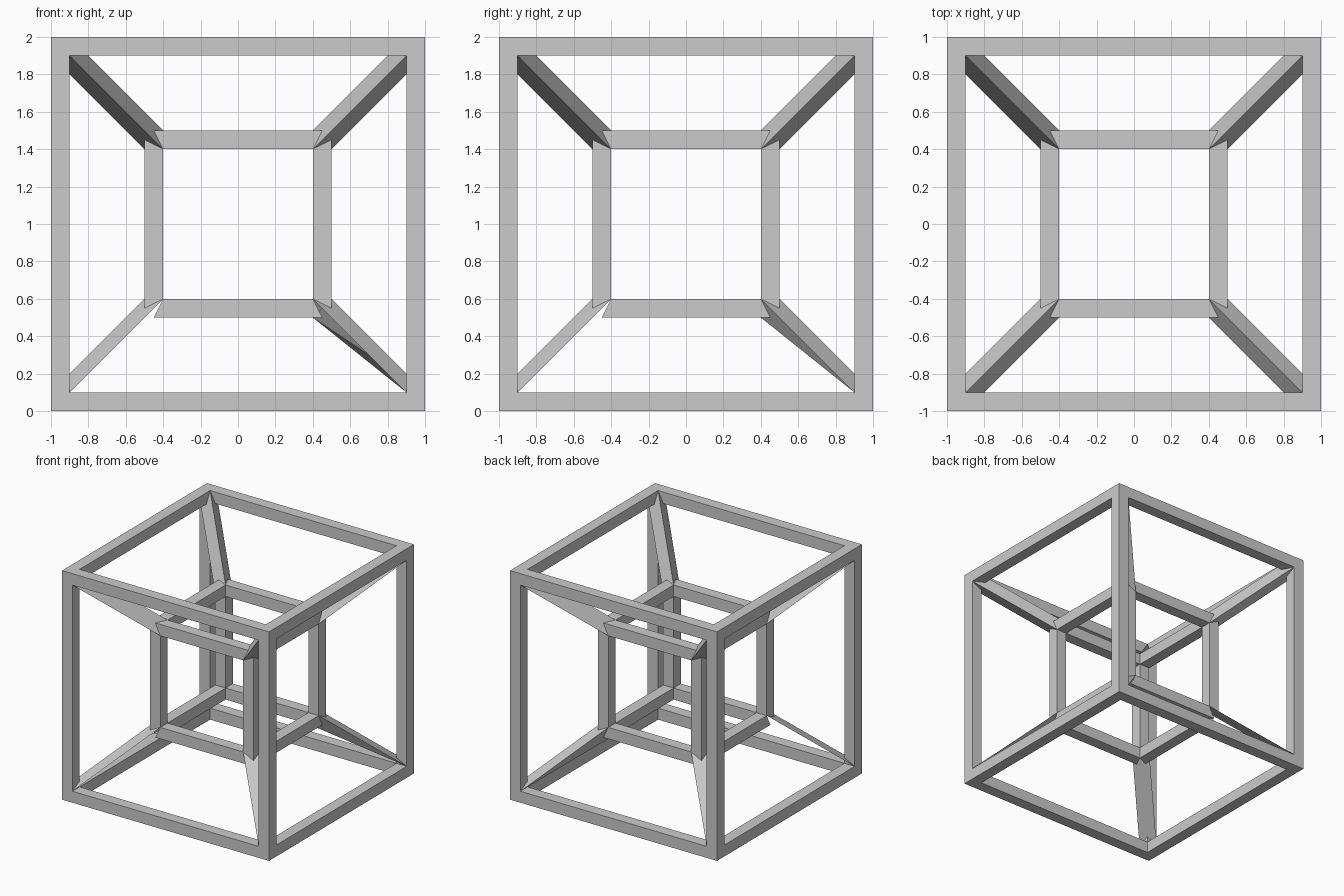
import bpy, bmesh
from itertools import product
from mathutils import Vector

if "Cube" in bpy.data.objects:
    bpy.data.objects.remove(bpy.data.objects["Cube"])

CENTRE = Vector((0, 0, 1))


def finish(name, polys):
    """Turn a list of point loops into one welded flat-shaded object."""
    bm = bmesh.new()
    for poly in polys:
        bm.faces.new([bm.verts.new(Vector(p) + CENTRE) for p in poly])
    bmesh.ops.remove_doubles(bm, verts=bm.verts[:], dist=1e-5)
    bmesh.ops.recalc_face_normals(bm, faces=bm.faces[:])
    mesh = bpy.data.meshes.new(name)
    bm.to_mesh(mesh)
    bm.free()
    ob = bpy.data.objects.new(name, mesh)
    bpy.context.collection.objects.link(ob)
    return ob


def turn(p, axis):
    """Cycle coordinates so that local x runs along the given axis."""
    return tuple(p[(k - axis) % 3] for k in range(3))


def frame(o, i, tip, corners):
    """Twelve square bars; tip is where each outermost edge ends."""
    polys = []
    for axis, s, t in product(range(3), (-1, 1), (-1, 1)):
        ring = [(i, i, i), (o, i, i), (o, o, tip), (i, o, i)]
        for (a, b, e), (c, d, f) in zip(ring, ring[1:] + ring[:1]):
            quad = [(-e, s * a, t * b), (e, s * a, t * b),
                    (f, s * c, t * d), (-f, s * c, t * d)]
            polys.append([turn(p, axis) for p in quad])
        if corners:
            for u in (-1, 1):
                quad = [(u * o, s * a, t * b)
                        for a, b in ((i, i), (o, i), (o, o), (i, o))]
                polys.append([turn(p, axis) for p in quad])
    return polys


def triangle(sx, sy, sz, o, i):
    """Three corner points where a strut meets a frame."""
    return [(sx * i, sy * o, sz * i), (sx * o, sy * i, sz * i),
            (sx * i, sy * i, sz * o)]


# Outer frame is closed; inner frame has its corners cut for the struts
finish("outer_frame", frame(1.0, 0.9, 0.9, True))
finish("inner_frame", frame(0.5, 0.4, 0.45, False))

for sx, sy, sz in product((-1, 1), repeat=3):
    a, b, c = triangle(sx, sy, sz, 1.0, 0.9)
    d, e, f = triangle(sx, sy, sz, 0.5, 0.4)
    side = ("right" if sx > 0 else "left") + ("_back" if sy > 0 else "_front")
    if sz > 0:
        # Upper struts: three-sided prisms
        finish("upper_strut_" + side,
               [(a, b, e, d), (b, c, f, e), (c, a, d, f)])
    elif sx > 0 and sy > 0:
        # One lower strut tapers from a triangle to an edge
        finish("lower_strut_" + side,
               [(a, b, e, d), (d, f, a), (f, e, b), (a, f, b)])
    else:
        # Remaining lower struts: single flat strips
        finish("lower_strut_" + side, [(a, b, e, d)])
